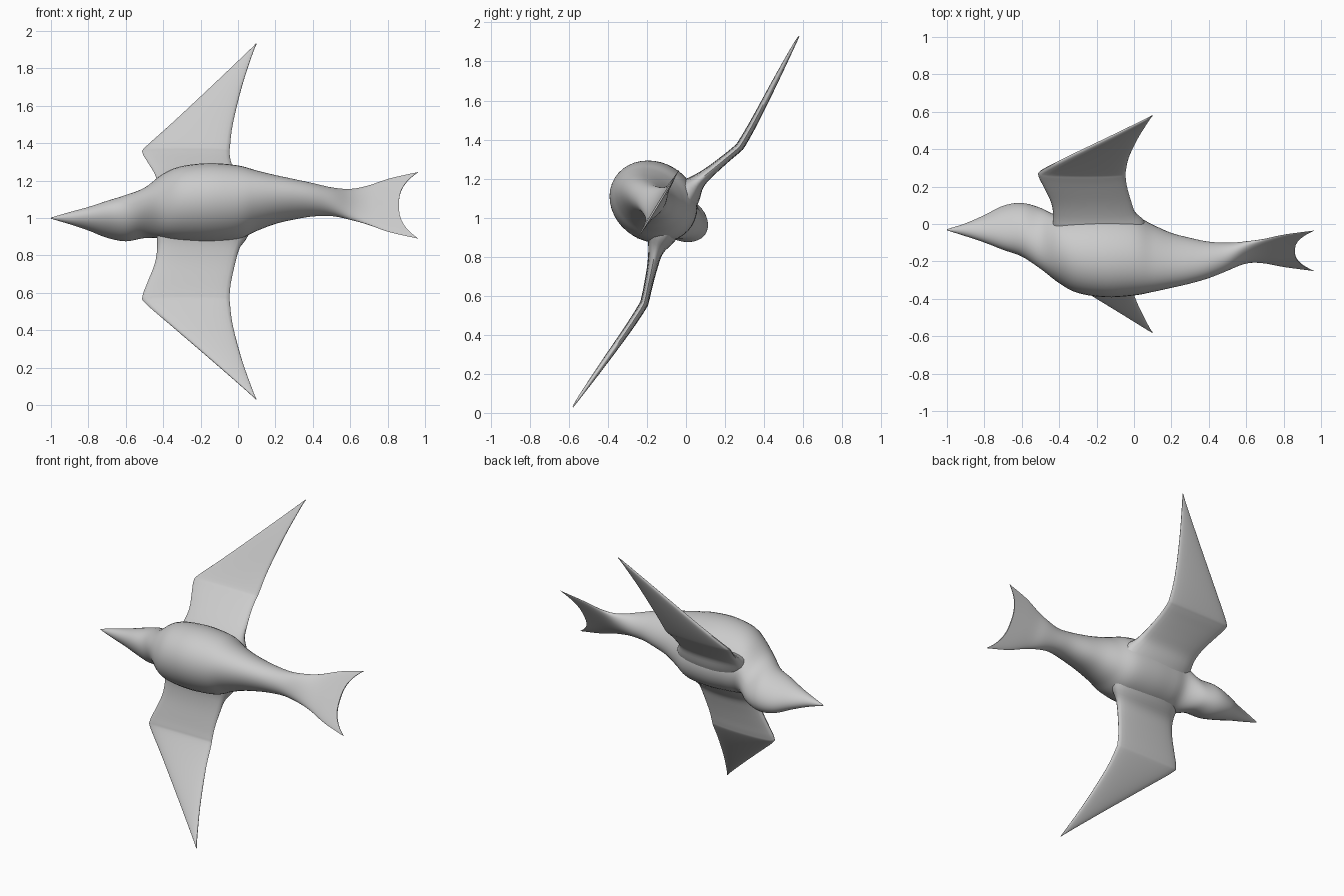
import bpy, bmesh, math
from mathutils import Vector

if "Cube" in bpy.data.objects:
    bpy.data.objects.remove(bpy.data.objects["Cube"])

SIDE, NORMAL = 0.853, 0.52   # the bird banks around the x axis

grey = bpy.data.materials.new("soft grey")
grey.diffuse_color = (0.6, 0.6, 0.6, 1)
grey.use_nodes = True
grey.node_tree.nodes["Principled BSDF"].inputs["Base Color"].default_value = grey.diffuse_color


def banked(x, span, depth):
    """Bird axes (along, span, belly side) to world."""
    return Vector((x, SIDE * depth + NORMAL * span,
                   0.98 - NORMAL * depth + SIDE * span))


def smooth_rows(rows, steps):
    """Catmull-Rom interpolation between table rows."""
    out = []
    for i in range(len(rows) - 1):
        p0, p1 = rows[max(i - 1, 0)], rows[i]
        p2, p3 = rows[i + 1], rows[min(i + 2, len(rows) - 1)]
        for k in range(steps):
            t = k / steps
            out.append([0.5 * (2 * b + (c - a) * t + (2 * a - 5 * b + 4 * c - d) * t * t
                               + (3 * b - a - 3 * c + d) * t ** 3)
                        for a, b, c, d in zip(p0, p1, p2, p3)])
    return out + [list(rows[-1])]


def loft(name, rows, point, sides):
    """Skin closed rings and cap both ends."""
    bm = bmesh.new()
    rings = [[bm.verts.new(point(r, 2 * math.pi * j / sides)) for j in range(sides)]
             for r in rows]
    for a, b in zip(rings, rings[1:]):
        for j in range(sides):
            k = (j + 1) % sides
            bm.faces.new((a[j], a[k], b[k], b[j]))
    # end caps as strips, so the notched tail closes cleanly
    half = sides // 2
    for ring in (rings[0], rings[-1]):
        for j in range(half):
            quad = (ring[j], ring[j + 1], ring[-j - 1], ring[-j % sides])
            bm.faces.new(list(dict.fromkeys(quad)))
    bmesh.ops.recalc_face_normals(bm, faces=bm.faces)
    mesh = bpy.data.meshes.new(name)
    bm.to_mesh(mesh)
    bm.free()
    mesh.materials.append(grey)
    obj = bpy.data.objects.new(name, mesh)
    bpy.context.collection.objects.link(obj)
    bpy.ops.object.select_all(action='DESELECT')
    obj.select_set(True)
    bpy.context.view_layer.objects.active = obj
    bpy.ops.object.shade_smooth_by_angle(angle=math.radians(50))
    return obj


# beak, head, body and forked tail: x, depth, half width, half depth, fork length
body_rows = [
    (-1.0, -0.036, 0.003, 0.003, 0), (-0.9, -0.036, 0.031, 0.036, 0),
    (-0.8, -0.03, 0.056, 0.079, 0), (-0.7, -0.024, 0.086, 0.128, 0),
    (-0.6, -0.036, 0.111, 0.154, 0), (-0.5, -0.09, 0.115, 0.178, 0),
    (-0.4, -0.16, 0.17, 0.184, 0), (-0.3, -0.186, 0.194, 0.216, 0),
    (-0.15, -0.195, 0.203, 0.233, 0), (0.0, -0.198, 0.188, 0.222, 0),
    (0.1, -0.215, 0.15, 0.19, 0), (0.2, -0.228, 0.12, 0.156, 0),
    (0.3, -0.23, 0.099, 0.13, 0), (0.4, -0.225, 0.084, 0.102, 0),
    (0.5, -0.205, 0.078, 0.074, 0), (0.6, -0.178, 0.094, 0.04, 0),
    (0.68, -0.17, 0.12, 0.02, 0.01), (0.77, -0.168, 0.168, 0.011, 0.04),
    (0.86, -0.168, 0.209, 0.004, 0.105),
]


def body_point(r, a):
    x, depth, wide, deep, fork = r
    c = math.cos(a)
    return banked(x + fork * abs(c) ** 2.6, wide * c, depth + deep * math.sin(a))


loft("body", smooth_rows(body_rows, 5), body_point, 40)

# wings: span, leading x, trailing x, depth, half thickness
wing_rows = [
    (0.0, -0.43, 0.08, -0.085, 0.1), (0.12, -0.435, 0.06, -0.082, 0.085),
    (0.2, -0.432, 0.01, -0.06, 0.045), (0.28, -0.445, -0.015, -0.03, 0.03),
    (0.38, -0.485, -0.038, 0.005, 0.024), (0.45, -0.511, -0.045, 0.029, 0.023),
    (0.49, -0.495, -0.043, 0.036, 0.022), (0.63, -0.36, -0.028, 0.032, 0.02),
    (0.86, -0.14, 0.022, 0.016, 0.015), (1.06, 0.047, 0.08, 0.002, 0.007),
    (1.115, 0.095, 0.1, 0.0, 0.002),
]


def wing_point(r, a):
    span, lead, trail, depth, thick = r
    s = math.sin(a)
    x = (lead + trail) / 2 - (trail - lead) / 2 * math.cos(a)
    return banked(x, span, depth + math.copysign(abs(s) ** 0.7, s) * thick)


half_wing = smooth_rows(wing_rows, 4)
mirrored = [[-r[0]] + r[1:] for r in reversed(half_wing[1:])]
loft("wings", mirrored + half_wing, wing_point, 28)
